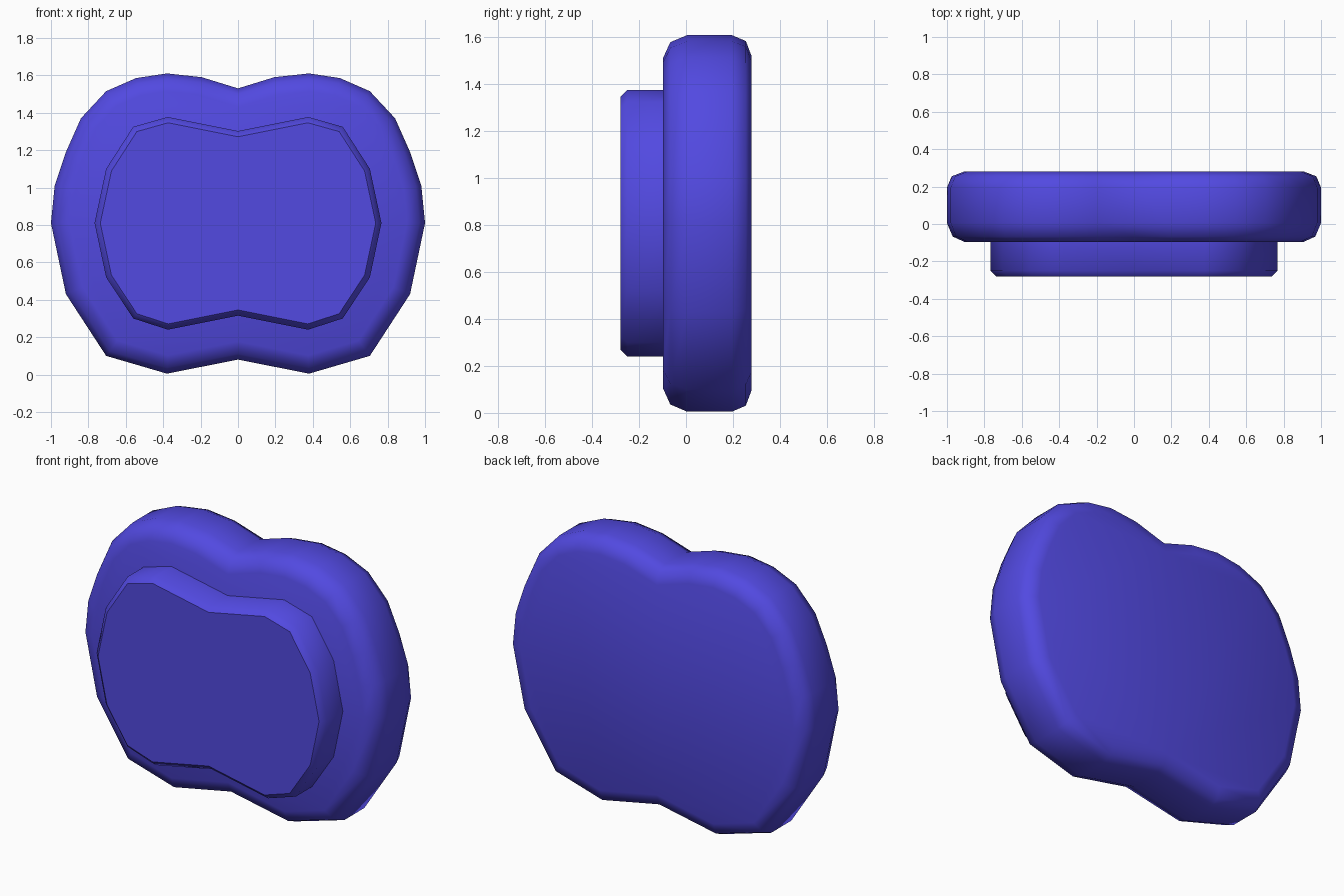
import bpy
import bmesh
from mathutils import Vector

cube = bpy.data.objects.get("Cube")
if cube:
    bpy.data.objects.remove(cube, do_unlink=True)

# Single violet-blue material
COLOUR = (0.084, 0.067, 0.75, 1.0)
violet = bpy.data.materials.new("violet_blue")
violet.use_nodes = True
violet.diffuse_color = COLOUR
violet.node_tree.nodes["Principled BSDF"].inputs["Base Color"].default_value = COLOUR


def mirrored(half):
    """Complete a right-hand outline (bottom centre to top centre) with its mirror."""
    left = [(-x, z) for x, z in reversed(half[1:-1])]
    return [Vector(p) for p in half + left]


def inset(outline, amount):
    """Move a counter-clockwise outline inward by an even distance."""
    result = []
    for i, point in enumerate(outline):
        a = (point - outline[i - 1]).normalized()
        b = (outline[(i + 1) % len(outline)] - point).normalized()
        na, nb = Vector((-a.y, a.x)), Vector((-b.y, b.x))
        result.append(point + (na + nb) * amount / (1 + na.dot(nb)))
    return result


def loft(name, half, sections, sharp_ends):
    """Skin an outline through (depth, inset) sections, front to back, and cap it."""
    bm = bmesh.new()
    outline = mirrored(half)
    rings = [[bm.verts.new((p.x, y, p.y)) for p in inset(outline, d)]
             for y, d in sections]
    count = len(outline)
    for front, back in zip(rings, rings[1:]):
        for i in range(count):
            j = (i + 1) % count
            bm.faces.new((front[i], back[i], back[j], front[j]))
    caps = [bm.faces.new(rings[0]), bm.faces.new(rings[-1][::-1])]
    bmesh.ops.recalc_face_normals(bm, faces=bm.faces[:])
    for face in bm.faces:
        face.smooth = True
    if sharp_ends:
        for cap in caps:
            for edge in cap.edges:
                edge.smooth = False
    mesh = bpy.data.meshes.new(name)
    bm.to_mesh(mesh)
    bm.free()
    mesh.materials.append(violet)
    obj = bpy.data.objects.new(name, mesh)
    bpy.context.collection.objects.link(obj)
    return obj


# Rounded two-lobed body
body_half = [(0, .08), (.38, .005), (.705, .10), (.92, .43), (1, .81),
             (.98, 1.01), (.92, 1.19), (.84, 1.37), (.705, 1.515),
             (.545, 1.585), (.38, 1.61), (.195, 1.59), (0, 1.53)]
loft("body", body_half,
     [(-.097, .095), (-.067, .03), (.005, 0), (.195, 0), (.255, .025), (.28, .09)],
     sharp_ends=False)

# Raised front panel with a chamfered rim
panel_half = [(0, .315), (.375, .24), (.56, .30), (.705, .52), (.767, .81),
              (.705, 1.10), (.56, 1.325), (.375, 1.377), (0, 1.302)]
loft("front_panel", panel_half,
     [(-.28, .03), (-.25, 0), (-.06, 0)],
     sharp_ends=True)
